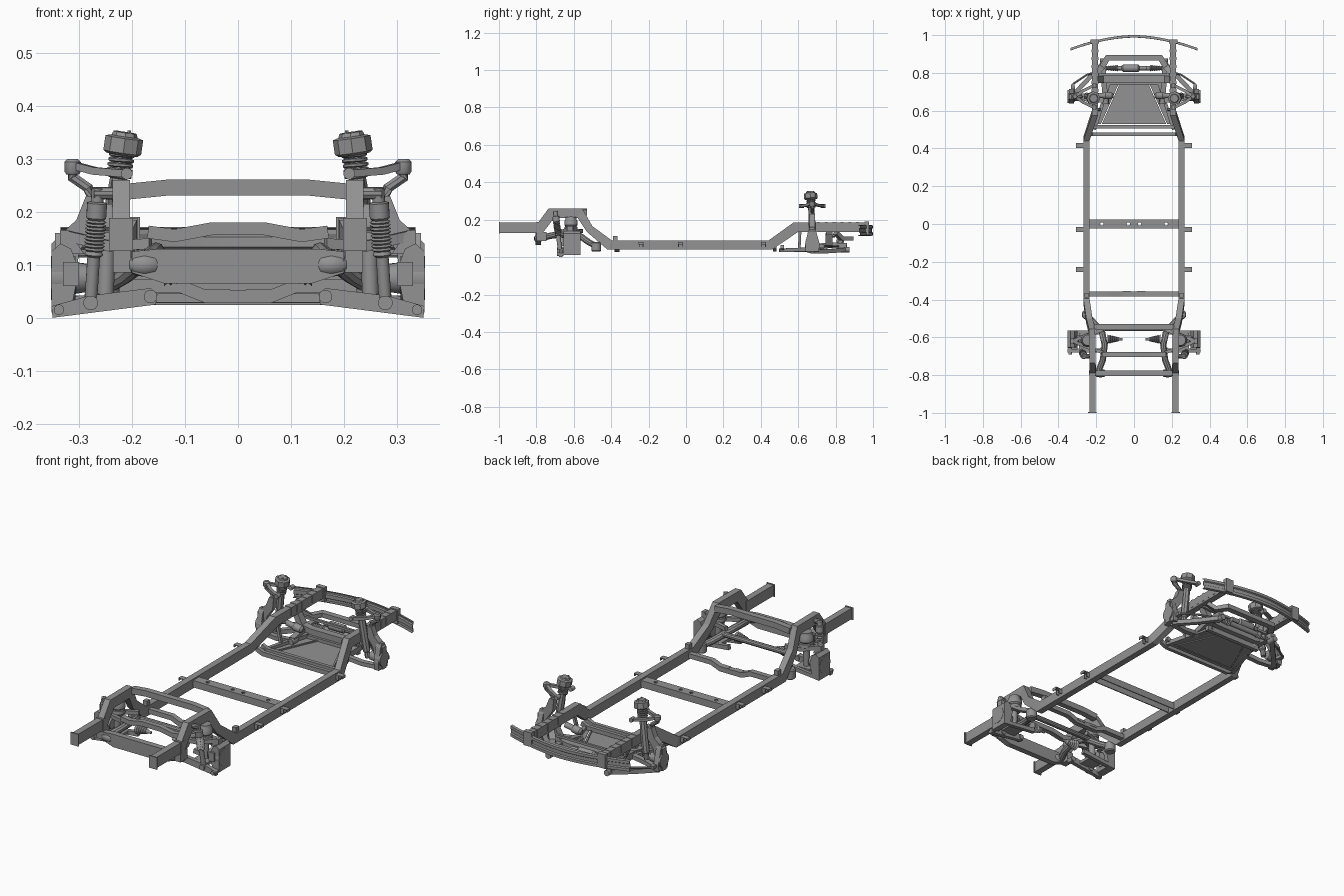
import bpy, bmesh, math
from mathutils import Vector as V

steel = bpy.data.materials.new("dark_steel")
steel.diffuse_color = (.29, .29, .29, 1)


def finish(name, bm, mirror=False, smooth=True):
    bmesh.ops.recalc_face_normals(bm, faces=bm.faces)
    me = bpy.data.meshes.new(name)
    bm.to_mesh(me)
    bm.free()
    me.materials.append(steel)
    ob = bpy.data.objects.new(name, me)
    bpy.context.collection.objects.link(ob)
    if mirror:
        ob.modifiers.new("Mirror", 'MIRROR').use_mirror_merge = False
    if smooth:
        bpy.ops.object.select_all(action='DESELECT')
        ob.select_set(True)
        bpy.context.view_layer.objects.active = ob
        bpy.ops.object.shade_smooth_by_angle(angle=math.radians(35))
    return ob


def loft(name, rings, mirror=False, smooth=True):
    bm = bmesh.new()
    vs = [[bm.verts.new(p) for p in r] for r in rings]
    n = len(vs[0])
    for a, b in zip(vs, vs[1:]):
        for i in range(n):
            bm.faces.new((a[i], a[(i + 1) % n], b[(i + 1) % n], b[i]))
    bm.faces.new(vs[0])
    bm.faces.new(vs[-1])
    return finish(name, bm, mirror, smooth)


def prism(name, pts, axis, lo, hi, mirror=False):
    put = {'x': lambda p, d: (d, p[0], p[1]), 'y': lambda p, d: (p[0], d, p[1]),
           'z': lambda p, d: (p[0], p[1], d)}[axis]
    return loft(name, [[put(p, d) for p in pts] for d in (lo, hi)], mirror, False)


def box(name, x0, x1, y0, y1, z0, z1, mirror=False):
    return prism(name, [(x0, y0), (x1, y0), (x1, y1), (x0, y1)], 'z', z0, z1, mirror)


def sweep(name, pts, w, h=None, n=4, mirror=False):
    """Sweep a w x h box (n=4) or a round tube of diameter w along pts."""
    pts = [V(p) for p in pts]
    h = h or w
    rings = []
    for i, p in enumerate(pts):
        a = (p - pts[i - 1]).normalized() if i else None
        b = (pts[i + 1] - p).normalized() if i < len(pts) - 1 else None
        t = ((a or b) + (b or a)).normalized()
        side = t.cross(V((0, 0, 1)) if abs(t.z) < .9 else V((0, 1, 0))).normalized()
        up = side.cross(t)
        k = 1 / max(.6, t.dot(b or a))
        q = math.sqrt(.5) if n == 4 else .5
        rings.append([p + k * q * (side * w * math.cos(f) + up * h * math.sin(f))
                      for f in [(j + .5) * math.tau / n for j in range(n)]])
    return loft(name, rings, mirror)


def turn(name, p0, p1, prof, n=16, mirror=True):
    """Turn (fraction, radius) pairs about the line p0-p1."""
    p0, p1 = V(p0), V(p1)
    d = p1 - p0
    q = d.to_track_quat('Z', 'Y')
    return loft(name, [[p0 + d * t + q @ V((r * math.cos(f), r * math.sin(f), 0))
                        for f in [(j + .5) * math.tau / n for j in range(n)]] for t, r in prof], mirror)


def bellows(t0, t1, r0, r1, folds):
    return [(t0 + (t1 - t0) * i / (2 * folds), (r0 + (r1 - r0) * i / (2 * folds)) * (1 if i % 2 else .75))
            for i in range(2 * folds + 1)]


CYL = lambda r: [(0, r), (1, r)]

# Main side rails: top y, z, bottom y, z, centre x
rail = [(-1, .185, -1, .13, .22), (-.79, .185, -.765, .13, .22), (-.735, .26, -.705, .21, .22),
        (-.555, .26, -.58, .21, .222), (-.50, .165, -.53, .135, .236), (-.395, .088, -.42, .04, .252),
        (.44, .088, .46, .04, .252), (.575, .185, .60, .135, .207), (.975, .185, .975, .135, .207)]
loft("side_rail", [[(x - .0165, a, b), (x + .0165, a, b), (x + .0165, c, d), (x - .0165, c, d)]
                   for a, b, c, d, x in rail], True, False)
box("rail_end_flange", .198, .243, -1, -.994, .126, .188, True)
box("rail_sleeve", .201, .239, -.80, -.775, .127, .187, True)
box("subframe_mount", .202, .236, -.80, -.745, .085, .135, True)
box("bumper_bracket", .185, .23, .955, .978, .118, .19, True)
for i in range(6):
    box("rail_crush_rib", .1885, .2255, .70 + .042 * i, .715 + .042 * i, .145, .187, True)

# Curved bumper beam
prof = [(-.012, .115), (0, .117), (0, .13), (-.006, .134), (-.006, .152), (0, .156), (0, .168), (-.012, .17)]
bm = bmesh.new()
cols = []
for i in range(21):
    x = -.335 + .0335 * i
    cols.append([bm.verts.new((x, .999 - .068 * (abs(x) / .335) ** 1.8 + dy, z)) for dy, z in prof])
for a, b in zip(cols, cols[1:]):
    for j in range(len(prof) - 1):
        bm.faces.new((a[j], b[j], b[j + 1], a[j + 1]))
m = finish("bumper_beam", bm, smooth=False).modifiers.new("Solid", 'SOLIDIFY')
m.thickness, m.offset = .003, 0

# Middle channel crossmember with holes
mid = prism("middle_crossmember", [(-.024, .045), (-.024, .08), (.024, .08), (.024, .045), (.019, .045),
                                   (.019, .075), (-.019, .075), (-.019, .045)], 'x', -.24, .24)
for x in (-.17, -.03, .03, .17):
    cut = turn("hole_cutter", (x, 0, .06), (x, 0, .1), CYL(.009), 12, False)
    cut.hide_render = True
    cut.hide_viewport = True
    m = mid.modifiers.new("Hole", 'BOOLEAN')
    m.operation, m.object = 'DIFFERENCE', cut


# Crossmembers, given as mirrored half paths in x, z
def cross(name, half, y, w, h):
    pts = [(-x, y, z) for x, z in half] + [(x, y, z) for x, z in half[::-1]]
    return sweep(name, pts, w, h)


cross("dropped_crossmember", [(.24, .06), (.11, .06), (.06, .04)], -.37, .026, .024)
box("dropped_crossmember_seat", .015, .06, -.385, -.355, .042, .054, True)
cross("arch_crossmember", [(.21, .238), (.13, .246)], -.545, .03, .03)
cross("suspension_crossbar", [(.17, .162), (.12, .155), (.05, .168)], -.69, .026, .024)
prism("subframe_panel", [(-.2, .125), (-.15, .13), (.15, .13), (.2, .125), (.2, .085), (.14, .065),
                         (-.14, .065), (-.2, .085)], 'y', -.805, -.775)
cross("engine_crossmember", [(.2, .13), (.17, .075), (.12, .065)], .765, .035, .03)
for y in (.475, .515):
    cross("skid_crossmember", [(.225, .055), (.19, .04)], y, .018, .022)
sweep("front_hoop", [(-.2, .80, .13), (-.17, .83, .10), (-.14, .88, .10), (.14, .88, .10), (.17, .83, .10),
                     (.2, .80, .13)], .03, .02)

# Body mount tabs
for y in (.415, -.03, -.24):
    box("body_mount_tab", .263, .306, y - .013, y + .013, .078, .082, True)
    box("body_mount_web", .263, .285, y - .012, y - .008, .055, .079, True)
    box("body_mount_web", .263, .285, y + .008, y + .012, .055, .079, True)
    box("body_mount_lip", .302, .306, y - .013, y + .013, .068, .082, True)
box("rail_top_bracket", .24, .262, -.39, -.365, .085, .112, True)

# Skid plate with its frame
prism("skid_plate", [(-.17, .53), (.17, .53), (.075, .745), (-.075, .745)], 'z', .028, .034)
sweep("skid_frame", [(.21, .50, .036), (.13, .755, .045)], .018, .02, mirror=True)
sweep("skid_rib", [(.16, .535, .036), (.068, .74, .036)], .008, .008, mirror=True)
prism("skid_side_panel", [(.195, .53), (.175, .53), (.08, .745), (.13, .745)], 'z', .03, .034, True)
sweep("skid_hanger", [(.205, .61, .14), (.18, .605, .035)], .014, mirror=True)
box("skid_lip", -.16, .16, .735, .755, .024, .05)

# Subframe around the arch
sweep("subframe_side", [(.19, -.785, .10), (.165, -.72, .115), (.155, -.64, .125), (.17, -.57, .115),
                        (.215, -.52, .08), (.25, -.48, .06)], .034, n=10, mirror=True)
turn("subframe_bushing", (.25, -.48, .03), (.25, -.48, .08), [(0, .022), (.1, .027), (.9, .027), (1, .022)])
turn("panel_bushing", (.148, -.79, .10), (.205, -.79, .10), [(0, .012), (.15, .02), (.5, .023), (.85, .02), (1, .012)])
sweep("subframe_crossbar", [(-.18, -.555, .11), (.18, -.555, .11)], .026, n=10)
turn("axle_boot", (.06, -.61, .085), (.14, -.61, .085), [(0, .006), (.2, .007)] + bellows(.25, .9, .012, .026, 5) + [(1, .026)])

# Arch-end wheel carrier, arms, air spring and shock
prism("wheel_carrier", [(.315, .015), (.352, .01), (.352, .125), (.335, .14), (.315, .13), (.30, .09)], 'y', -.655, -.565, True)
prism("carrier_horn", [(.29, .12), (.32, .165), (.336, .165), (.336, .12)], 'y', -.635, -.605, True)
turn("hub_face", (.275, -.615, .075), (.353, -.615, .075), [(0, .025), (.4, .03), (.41, .042), (1, .042)], 20)
box("brake_caliper", .30, .33, -.665, -.65, .06, .105, True)
prism("lower_arm", [(.155, .025), (.35, 0), (.352, .022), (.28, .042), (.165, .056), (.152, .045)], 'y', -.68, -.66, True)
prism("lower_arm_back", [(.155, .03), (.34, .012), (.34, .03), (.16, .052)], 'y', -.585, -.565, True)
prism("spring_seat", [(.21, -.67), (.29, -.67), (.29, -.58), (.21, -.58)], 'z', .03, .045, True)
sweep("upper_arm", [(.165, -.56, .14), (.24, -.585, .135), (.325, -.62, .155)], .018, .02, mirror=True)
sweep("upper_arm_back", [(.165, -.68, .14), (.24, -.655, .135), (.325, -.62, .155)], .018, .02, mirror=True)
turn("air_spring", (.25, -.615, .045), (.245, -.615, .215),
     [(0, .016), (.5, .016), (.52, .03), (.58, .036), (.68, .034), (.7, .03), (.74, .036), (.86, .036), (.92, .03), (1, .028)], 20)
turn("shock_body", (.278, -.672, .028), (.264, -.70, .245),
     [(0, .012), (.4, .012), (.42, .018)] + bellows(.45, .72, .02, .02, 9) + [(.74, .019), (.87, .019), (.88, .012), (1, .012)])
sweep("shock_top_mount", [(.215, -.70, .235), (.272, -.70, .235)], .024, n=10, mirror=True)
for p, r in (((.278, -.672, .028), .014), ((.338, -.675, .015), .010), ((.165, -.675, .04), .013)):
    turn("arm_bolt", (p[0], -.69, p[2]), (p[0], -.655, p[2]), CYL(r), 12)

# Tall steering knuckle with hub
prism("steering_knuckle", [(.352, .03), (.352, .14), (.305, .185), (.287, .23), (.262, .23), (.268, .17), (.30, .125), (.31, .03)],
      'y', .66, .69, True)
prism("knuckle_plate", [(.64, .03), (.71, .03), (.715, .07), (.695, .14), (.685, .16), (.663, .16), (.653, .14), (.637, .07)],
      'x', .318, .345, True)
sweep("knuckle_neck", [(.275, .675, .215), (.283, .675, .245), (.312, .675, .265), (.312, .675, .28)], .02, n=8, mirror=True)
turn("front_hub", (.28, .675, .08), (.352, .675, .08), [(0, .022), (.5, .026), (.51, .036), (1, .036)], 20)
sweep("steering_lever", [(.32, .69, .06), (.325, .74, .06)], .02, .016, mirror=True)
turn("upper_ball_joint", (.312, .675, .27), (.312, .675, .30), [(0, .012), (.2, .016), (.8, .016), (1, .01)], 12)
for s in (-1, 1):
    sweep("front_upper_arm", [(.312, .675, .288), (.27, .675 + s * .03, .277), (.21, .675 + s * .06, .272)], .016, .014, mirror=True)
    turn("front_upper_bushing", (.21, .675 + s * .07, .272), (.21, .675 + s * .045, .272), CYL(.011), 12)

# Coil strut with octagonal cap
lo, hi = V((.255, .68, .06)), V((.213, .665, .350))
turn("strut", lo, hi, [(0, .013), (.1, .013), (.12, .018), (.55, .018), (.7, .016), (.71, .024), (.73, .024),
                       (.74, .011), (.85, .011), (.855, .03), (.87, .036), (.965, .036), (.975, .025), (1, .022)], 8)
helix = []
for i in range(57):
    f = math.tau * i / 14
    helix.append(lo.lerp(hi, .73 + .13 * i / 56) + V((.021 * math.cos(f), .021 * math.sin(f), 0)))
sweep("strut_coil", helix, .008, n=6, mirror=True)
for k in range(3):
    f = k * math.tau / 3
    c = hi + V((.016 * math.cos(f), .016 * math.sin(f), -.01))
    turn("strut_stud", c, c + V((0, 0, .013)), CYL(.004), 6)

# Front lower arms, steering rack and mounts
sweep("front_lower_arm", [(.165, .85, .04), (.24, .77, .032), (.325, .68, .03)], .024, .022, mirror=True)
sweep("front_lower_arm_back", [(.15, .655, .045), (.24, .66, .035), (.325, .68, .03)], .026, .02, mirror=True)
turn("lower_arm_bushing", (.165, .83, .04), (.165, .875, .04), CYL(.015), 12)
turn("lower_arm_bushing_back", (.15, .635, .045), (.15, .68, .045), CYL(.017), 12)
turn("rack_boot", (.085, .825, .058), (.15, .825, .058), bellows(0, 1, .018, .012, 7))
sweep("steering_rack", [(-.1, .825, .058), (.1, .825, .058)], .026, n=12)
turn("steering_motor", (-.09, .825, .085), (.07, .825, .085), [(0, .01), (.15, .012), (.2, .02), (.7, .02), (.75, .012), (1, .012)], 14, False)
sweep("tie_rod", [(.14, .825, .058), (.25, .79, .058), (.325, .74, .06)], .011, n=8, mirror=True)
turn("engine_mount", (.11, .68, .10), (.2, .68, .115), [(0, .01), (.1, .018), (.5, .02), (.6, .014), (1, .014)])
sweep("subframe_front_side", [(.165, .86, .06), (.16, .765, .065), (.15, .65, .05)], .028, .028, mirror=True)
cross("sway_bar", [(.22, .115), (.17, .11)], .79, .012, .012)
